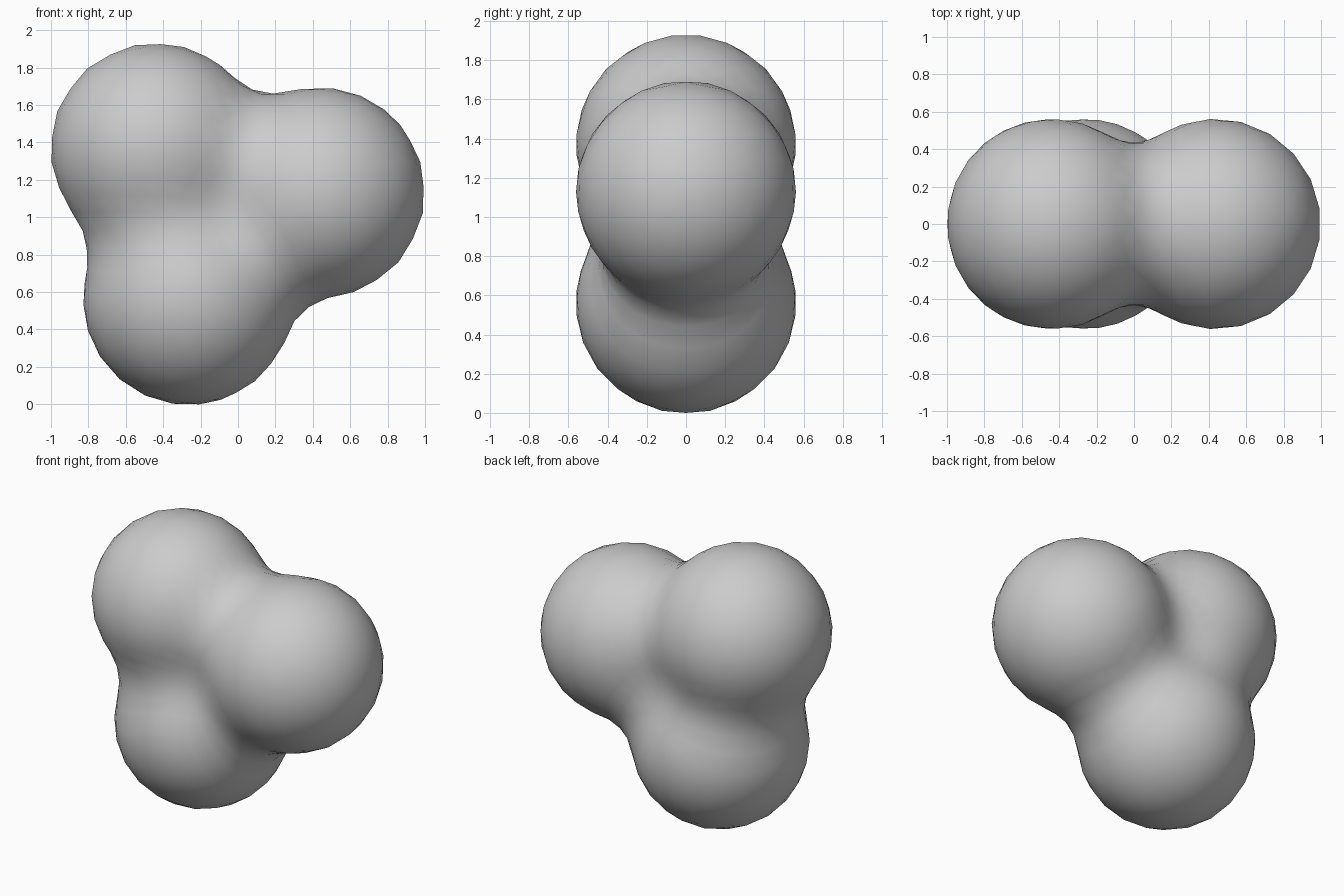
import bpy, bmesh
from mathutils import Vector

if "Cube" in bpy.data.objects:
    bpy.data.objects.remove(bpy.data.objects["Cube"])

# Three equal balls melted into one blob by a summed falloff field
BALLS = [Vector((-0.44, 0, 1.372)), Vector((0.437, 0, 1.135)), Vector((-0.265, 0, 0.562))]
RADIUS = 0.562        # visible radius of a single ball
REACH2 = 0.70         # squared reach of the falloff
LEVEL = (1 - RADIUS ** 2 / REACH2) ** 3


def field(p):
    return sum(max(0.0, 1 - (p - c).length_squared / REACH2) ** 3 for c in BALLS)


def surface_point(origin, direction):
    # Bisect along the ray for the blob surface
    near, far = 0.0, 2.0
    for _ in range(30):
        mid = (near + far) / 2
        if field(origin + direction * mid) > LEVEL:
            near = mid
        else:
            far = mid
    return origin + direction * near


# Blob: a sphere shrunk outward-in onto the field surface
centre = sum(BALLS, Vector()) / 3
bm = bmesh.new()
bmesh.ops.create_icosphere(bm, subdivisions=4, radius=1)
for v in bm.verts:
    v.co = surface_point(centre, v.co.normalized())

# Even out the vertices, then put them back on the surface
for _ in range(4):
    bmesh.ops.smooth_vert(bm, verts=bm.verts, factor=0.5,
                          use_axis_x=True, use_axis_y=True, use_axis_z=True)
    for v in bm.verts:
        v.co = surface_point(centre, (v.co - centre).normalized())

for f in bm.faces:
    f.smooth = True
bmesh.ops.recalc_face_normals(bm, faces=bm.faces)

# Stand on the ground
low = min(v.co.z for v in bm.verts)
bmesh.ops.translate(bm, verts=bm.verts, vec=(0, 0, -low))

mesh = bpy.data.meshes.new("blob")
bm.to_mesh(mesh)
bm.free()
bpy.context.collection.objects.link(bpy.data.objects.new("blob", mesh))
